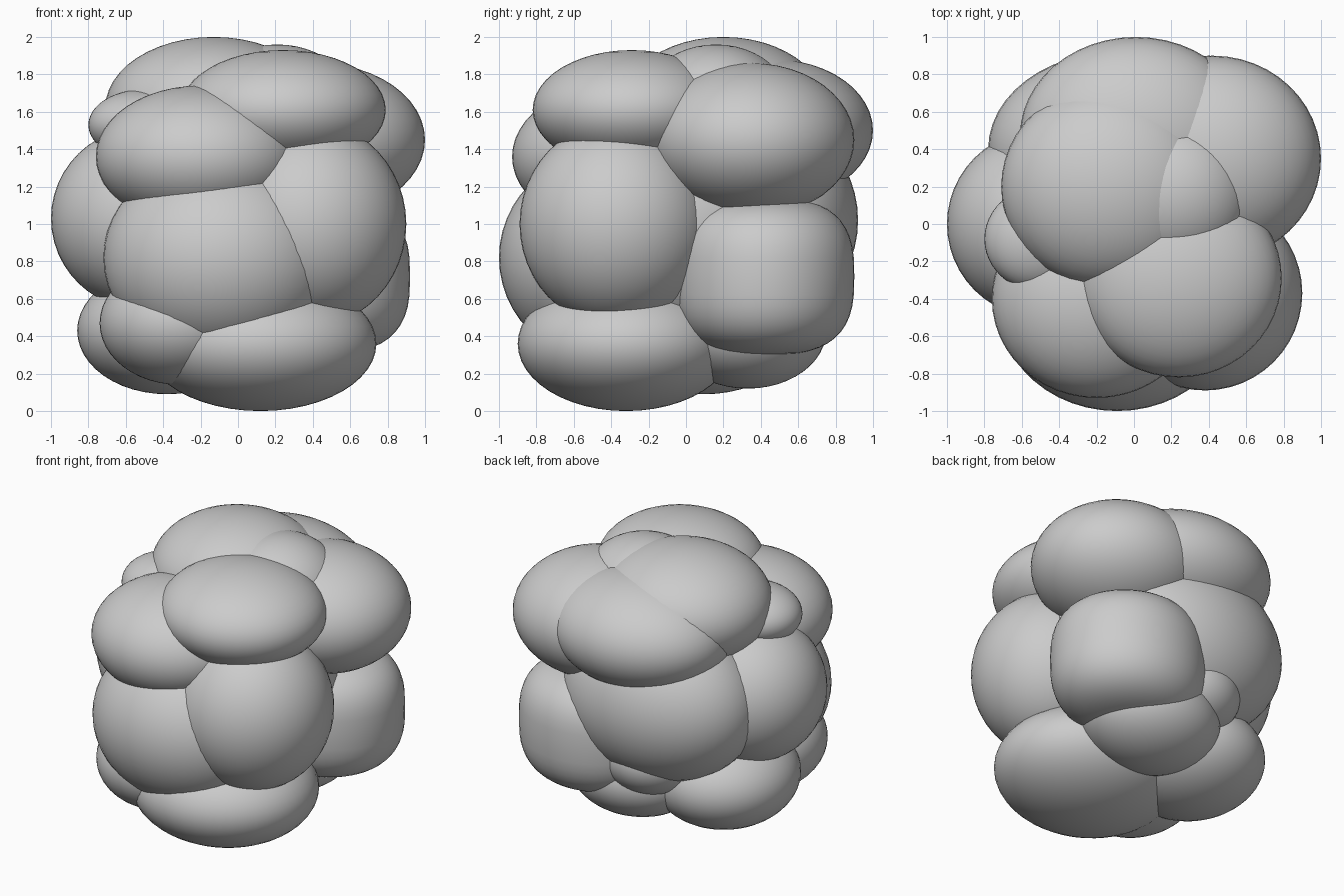
import bpy
import math

if "Cube" in bpy.data.objects:
    bpy.data.objects.remove(bpy.data.objects["Cube"])

# Cluster of overlapping rounded lobes: name -> (centre, half-sizes)
LOBES = {
    "core": ((0, 0, 1.0), (0.68, 0.68, 0.70)),
    # upper ring
    "top_lobe": ((-0.13, 0.20, 1.62), (0.58, 0.55, 0.38)),
    "top_right_lobe": ((0.21, 0.16, 1.62), (0.42, 0.41, 0.34)),
    "upper_front_right": ((0.24, -0.29, 1.61), (0.55, 0.53, 0.32)),
    "upper_front_left": ((-0.20, -0.40, 1.36), (0.56, 0.53, 0.38)),
    "upper_back_right": ((0.42, 0.35, 1.45), (0.58, 0.55, 0.41)),
    "upper_back": ((0.01, 0.47, 1.50), (0.62, 0.53, 0.38)),
    "upper_left_bump": ((-0.50, -0.08, 1.53), (0.30, 0.28, 0.19)),
    # middle ring
    "middle_front_left": ((-0.09, -0.45, 0.82), (0.63, 0.55, 0.55)),
    "middle_front_right": ((0.38, -0.37, 1.0), (0.52, 0.52, 0.55)),
    "middle_left": ((-0.50, 0.0, 1.03), (0.50, 0.50, 0.49)),
    "middle_back_left": ((-0.09, 0.40, 1.02), (0.69, 0.52, 0.56)),
    "middle_back_right": ((0.40, 0.42, 0.72), (0.52, 0.48, 0.42)),
    "back_bump": ((-0.07, 0.47, 0.63), (0.33, 0.33, 0.26)),
    # lower ring
    "lower_front": ((0.12, -0.32, 0.36), (0.62, 0.58, 0.36)),
    "lower_front_left": ((-0.31, -0.38, 0.47), (0.43, 0.46, 0.33)),
    "lower_left": ((-0.38, 0.10, 0.43), (0.48, 0.50, 0.34)),
    "lower_back": ((0.14, 0.33, 0.43), (0.47, 0.42, 0.31)),
}
# Lobes with a boxier side profile (1 = plain ellipsoid)
SQUARE = {"middle_back_right": 0.7}


def square_profile(mesh, power):
    for v in mesh.vertices:
        r = math.hypot(v.co.x, v.co.y)
        grow = r ** (power - 1) if r > 1e-4 else 1
        v.co.x *= grow
        v.co.y *= grow
        v.co.z = math.copysign(abs(v.co.z) ** power, v.co.z)


for name, (centre, half) in LOBES.items():
    bpy.ops.mesh.primitive_uv_sphere_add(segments=48, ring_count=24, radius=1, location=centre)
    lobe = bpy.context.object
    lobe.name = name
    if name in SQUARE:
        square_profile(lobe.data, SQUARE[name])
    lobe.scale = half
    bpy.ops.object.transform_apply(location=False, rotation=False, scale=True)
    bpy.ops.object.shade_smooth()
